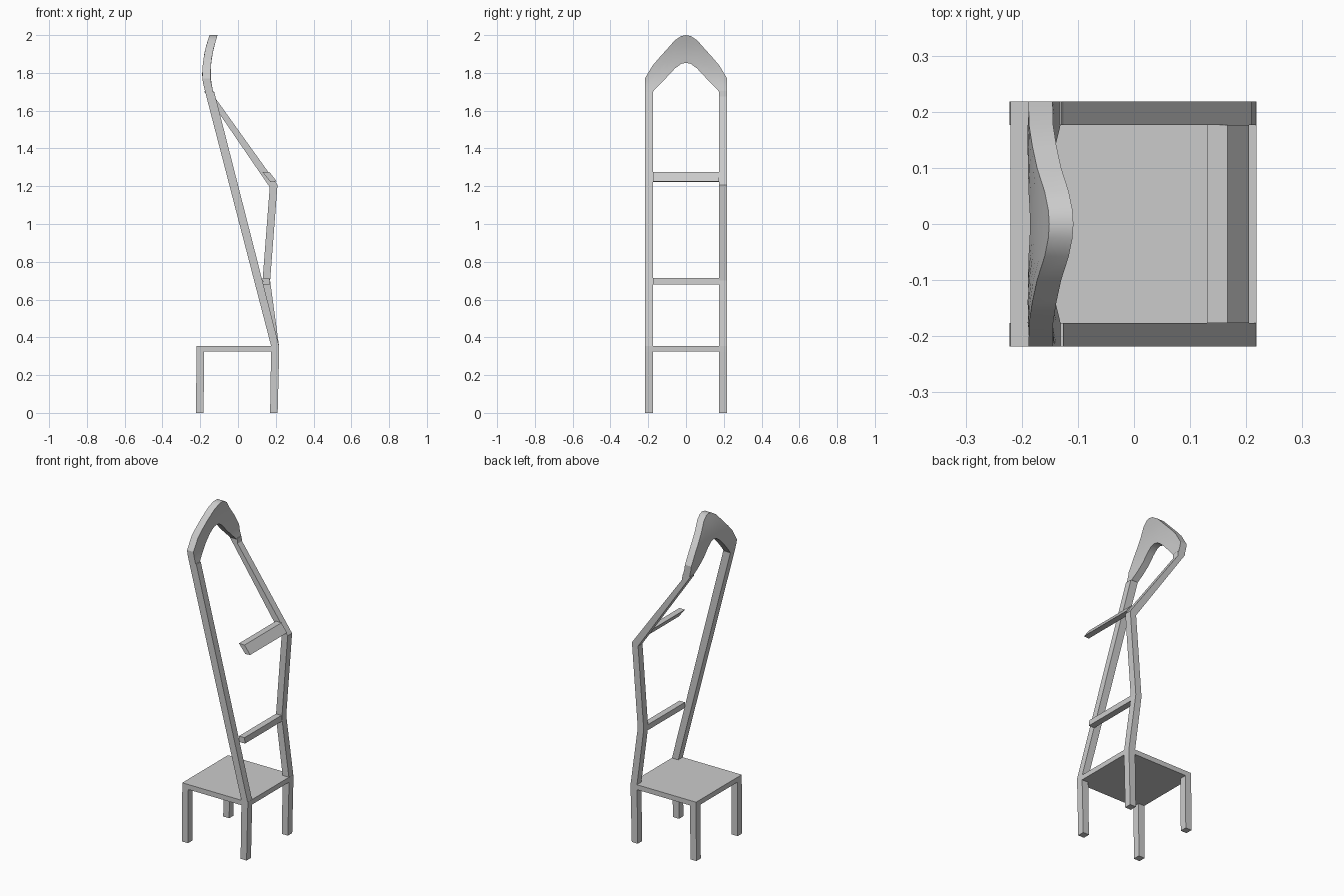
import bpy, bmesh

if "Cube" in bpy.data.objects:
    bpy.data.objects.remove(bpy.data.objects["Cube"])

OUT, INN = 0.218, 0.176   # outer and inner y of the side frames


def finish(name, bm):
    bmesh.ops.recalc_face_normals(bm, faces=bm.faces)
    me = bpy.data.meshes.new(name)
    bm.to_mesh(me)
    bm.free()
    ob = bpy.data.objects.new(name, me)
    bpy.context.collection.objects.link(ob)
    return ob


def solid(name, front, back):
    """Closed shell between two matching grids of points."""
    bm = bmesh.new()
    grids = [[[bm.verts.new(p) for p in row] for row in g] for g in (front, back)]
    n, m = len(front), len(front[0])
    for g in grids:
        for i in range(n - 1):
            for j in range(m - 1):
                bm.faces.new((g[i][j], g[i + 1][j], g[i + 1][j + 1], g[i][j + 1]))
    a, b = grids
    for i in range(n - 1):
        for j in (0, m - 1):
            bm.faces.new((a[i][j], a[i + 1][j], b[i + 1][j], b[i][j]))
    for j in range(m - 1):
        for i in (0, n - 1):
            bm.faces.new((a[i][j], a[i][j + 1], b[i][j + 1], b[i][j]))
    return finish(name, bm)


def bar(name, pairs, y0, y1):
    """Bar drawn in the xz plane as left/right point pairs, extruded along y."""
    return solid(name, *[[[(x, y, z) for x, z in pair] for pair in pairs]
                         for y in (y0, y1)])


# seat
bar("seat", [((-0.22, 0.325), (0.218, 0.325)), ((-0.22, 0.355), (0.218, 0.355))], -OUT, OUT)

# four legs
for side, s in (("front", -1), ("back", 1)):
    y0, y1 = sorted((s * OUT, s * INN))
    bar(side + "_left_leg", [((-0.222, 0), (-0.182, 0)), ((-0.22, 0.325), (-0.18, 0.325))], y0, y1)
    bar(side + "_right_leg", [((0.17, 0), (0.21, 0)), ((0.175, 0.325), (0.218, 0.325))], y0, y1)

# straight post in front, bent post behind
bar("straight_post", [((0.175, 0.355), (0.217, 0.355)),
                      ((-0.174, 1.70), (-0.126, 1.70))], -OUT, -INN)
bar("bent_post", [((0.175, 0.355), (0.217, 0.355)), ((0.13, 0.70), (0.17, 0.70)),
                  ((0.168, 1.195), (0.209, 1.207)), ((-0.178, 1.70), (-0.126, 1.675)),
                  ((-0.178, 1.705), (-0.129, 1.705))], INN, OUT)

# cross rungs
bar("lower_rung", [((0.132, 0.68), (0.17, 0.68)), ((0.13, 0.715), (0.167, 0.715))], -INN, INN)
bar("upper_rung", [((0.172, 1.222), (0.205, 1.225)), ((0.13, 1.275), (0.167, 1.275))], -INN, INN)

# curved top arch: half stations (y, outer z, inner z), mirrored across y
half = [(0, 2.0, 1.853), (0.025, 1.995, 1.848), (0.058, 1.974, 1.824), (0.10, 1.926, 1.779),
        (0.14, 1.882, 1.737), (INN, 1.84, 1.70), (OUT, 1.77, 1.70)]
stations = [(-y, o, i) for y, o, i in half[:0:-1]] + half
lean = [(1.70, -0.174), (1.75, -0.186), (1.79, -0.190), (1.84, -0.187),
        (1.90, -0.179), (1.95, -0.167), (2.0, -0.151)]


def lean_x(z):
    for (z0, x0), (z1, x1) in zip(lean, lean[1:]):
        if z <= z1:
            return x0 + (x1 - x0) * (z - z0) / (z1 - z0)
    return lean[-1][1]


ROWS = 5
grids = [[[(lean_x(i + (o - i) * k / ROWS) + dx, y, i + (o - i) * k / ROWS)
           for k in range(ROWS + 1)] for y, o, i in stations] for dx in (0, 0.043)]
arch = solid("top_arch", *grids)
bpy.context.view_layer.objects.active = arch
arch.select_set(True)
bpy.ops.object.shade_smooth_by_angle(angle=0.5)
